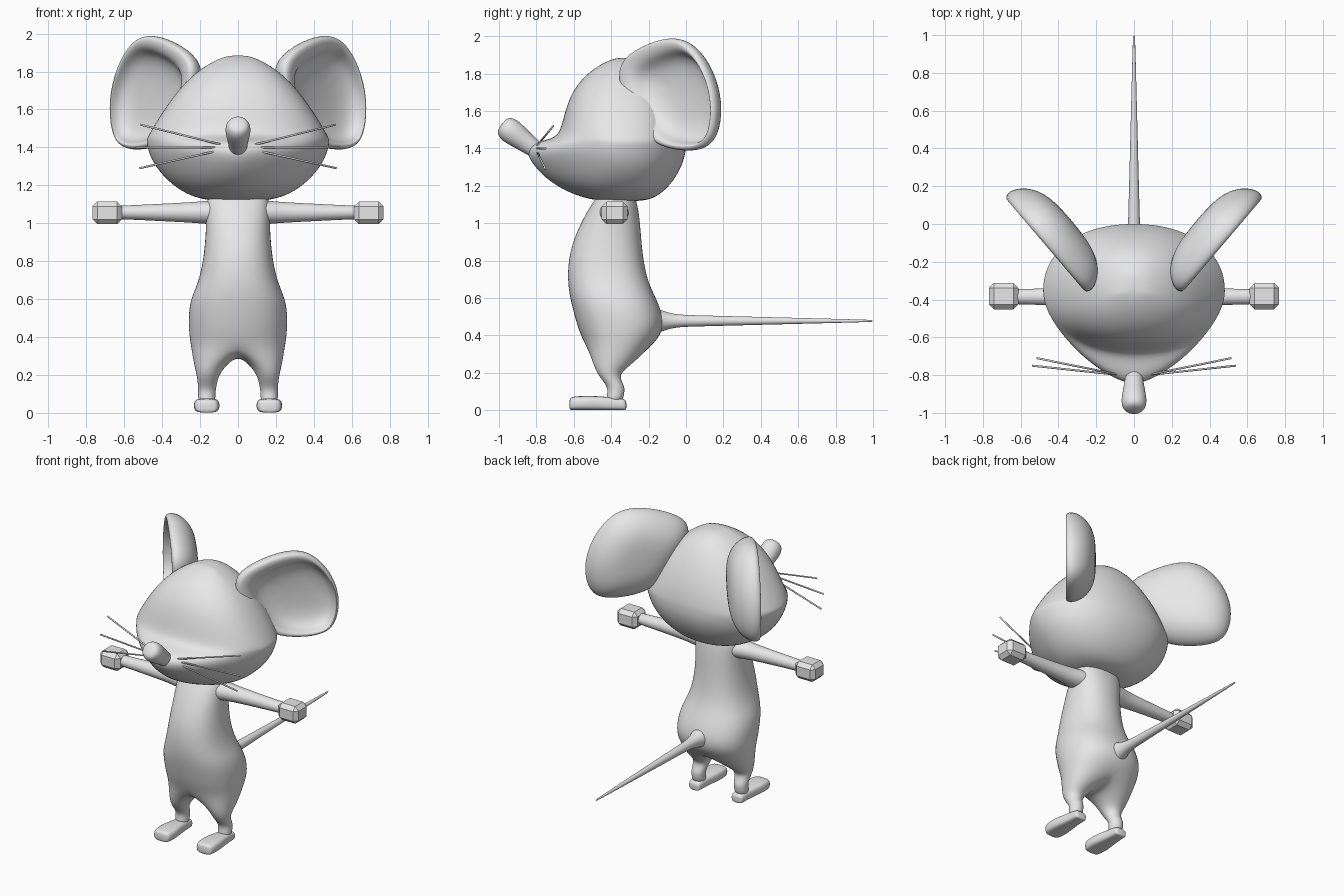
import bpy, bmesh
from math import cos, sin, radians, copysign
from mathutils import Vector as V

cube = bpy.data.objects.get("Cube")
if cube:
    bpy.data.objects.remove(cube)

grey = bpy.data.materials.new("soft_grey")
grey.use_nodes = True
grey.diffuse_color = (0.8, 0.8, 0.8, 1)
grey.node_tree.nodes["Principled BSDF"].inputs["Base Color"].default_value = (0.8, 0.8, 0.8, 1)

X, Y, Z = V((1, 0, 0)), V((0, 1, 0)), V((0, 0, 1))


def power(v, p):
    return copysign(abs(v) ** (2 / p), v)


def oval(center, a, b, n=12, p=2.0, grow=1.04):
    """Closed superellipse ring spanned by the vectors a and b."""
    return [V(center) + grow * (a * power(cos(radians(360 * i / n)), p)
                                + b * power(sin(radians(360 * i / n)), p)) for i in range(n)]


def skin(bm, rows, closed=True):
    """Bridge neighbouring rows of vertices with quads."""
    for r, s in zip(rows, rows[1:]):
        n = len(r)
        for i in range(n if closed else n - 1):
            j = (i + 1) % n
            bm.faces.new((r[i], r[j], s[j], s[i]))


def finish(name, bm, mirror=False, levels=2, smooth=True):
    bmesh.ops.recalc_face_normals(bm, faces=bm.faces)
    mesh = bpy.data.meshes.new(name)
    bm.to_mesh(mesh)
    bm.free()
    mesh.materials.append(grey)
    for f in mesh.polygons:
        f.use_smooth = smooth
    ob = bpy.data.objects.new(name, mesh)
    bpy.context.collection.objects.link(ob)
    if mirror:
        ob.modifiers.new("mirror", "MIRROR").merge_threshold = 0.0005
    if levels:
        ob.modifiers.new("round", "SUBSURF").levels = levels
        ob.modifiers["round"].render_levels = levels
    return ob


def loft(name, rings, mirror=False, levels=2):
    bm = bmesh.new()
    rows = [[bm.verts.new(c) for c in ring] for ring in rings]
    skin(bm, rows)
    bm.faces.new(rows[0])
    bm.faces.new(rows[-1])
    return finish(name, bm, mirror, levels)


# Head: stacked rings with a pointed muzzle (height, half width, front, back, front squareness)
def head_ring(z, w, front, back, p):
    mid, pts = min(-0.36, (front + back) / 2 + 0.06), []
    for i in range(24):
        c, s = cos(radians(15 * i)), sin(radians(15 * i))
        q, depth = (2.2, back - mid) if s > 0 else (p, mid - front)
        pts.append(V((1.01 * w * power(c, q), mid + 1.01 * depth * power(s, q), z)))
    return pts


loft("head", [head_ring(*r) for r in (
    (1.115, .15, -.46, -.22, 2), (1.15, .27, -.60, -.14, 1.9), (1.22, .37, -.73, -.07, 1.7),
    (1.31, .445, -.82, -.02, 1.5), (1.385, .475, -.86, 0, 1.5), (1.435, .485, -.81, 0, 1.6),
    (1.455, .475, -.69, 0, 2.1), (1.52, .44, -.665, -.01, 2.2), (1.62, .375, -.64, -.04, 2.3),
    (1.72, .30, -.60, -.09, 2.3), (1.81, .205, -.52, -.15, 2.2), (1.87, .10, -.42, -.23, 2),
    (1.885, .04, -.36, -.29, 2))])

# Body and legs: one half skin, mirrored (height, half width, front, back)
bm = bmesh.new()
rows = []
for z, w, front, back in (
        (1.15, .15, -.47, -.28), (1.11, .17, -.50, -.26), (1.0, .167, -.565, -.245),
        (.85, .176, -.625, -.235), (.7, .203, -.635, -.21), (.6, .252, -.62, -.16),
        (.5, .262, -.595, -.12), (.42, .258, -.57, -.125), (.35, .248, -.54, -.175)):
    row = []
    for k in range(9):
        t = radians(-90 + 22.5 * k)
        x = w * power(cos(t), 2.3) if 0 < k < 8 else 0
        row.append(bm.verts.new((1.02 * x, (front + back) / 2
                                 + 1.02 * (back - front) / 2 * power(sin(t), 2.3), z)))
    rows.append(row)
skin(bm, rows, closed=False)
crotch = [bm.verts.new((0, y, z)) for y, z in ((-.27, .31), (-.36, .30), (-.45, .31))]
legs = [rows[-1] + crotch]
# Leg rings (height, x, half width, y, half depth)
for z, x, rx, y, ry in (
        (.25, .148, .083, -.39, .107), (.19, .16, .055, -.42, .053),
        (.13, .163, .047, -.373, .047), (.09, .165, .045, -.375, .045),
        (.04, .165, .045, -.385, .045)):
    ring = []
    for k in range(12):
        t = radians(-120 + 30 * k)
        ring.append(bm.verts.new((x + 1.04 * rx * cos(t), y + 1.04 * ry * sin(t), z)))
    legs.append(ring)
skin(bm, legs)
bm.faces.new(legs[-1])
finish("body_and_legs", bm, mirror=True)

# Feet
loft("foot", [oval((.165, y, h / 2), X * w, Z * h / 2, p=3.5, grow=1) for y, w, h in (
    (-.625, .05, .065), (-.605, .066, .075), (-.53, .072, .079), (-.44, .055, .075),
    (-.36, .047, .065), (-.33, .045, .06), (-.318, .035, .05))], mirror=True)

# Arms
loft("arm", [oval((x, -.385, 1.057), Y * ry, Z * rz) for x, ry, rz in (
    (.08, .09, .065), (.16, .075, .062), (.24, .055, .054), (.42, .046, .045),
    (.6, .04, .036), (.66, .04, .036))], mirror=True)

# Hands: chamfered blocks
bm = bmesh.new()
bmesh.ops.create_cube(bm, size=1)
for v in bm.verts:
    v.co = V((.69 + v.co.x * .155, -.382 + v.co.y * .14, 1.055 + v.co.z * .12))
bmesh.ops.bevel(bm, geom=bm.edges[:], offset=.026, segments=1, affect="EDGES")
finish("hand", bm, mirror=True, levels=0, smooth=False)

# Tail
loft("tail", [oval((0, y, .478), X * r, Z * r) for y, r in (
    (-.2, .075), (-.14, .062), (-.10, .045), (-.04, .033), (.05, .03), (.4, .021),
    (.8, .011), (.97, .006), (1.0, .005))])

# Nose: upturned bulb
axis = V((0, -.80, .60)).normalized()
across = X.cross(axis)
root = V((0, -.78, 1.375))
loft("nose", [oval(root + axis * d, X * r, across * r) for d, r in (
    (-.03, .04), (.03, .046), (.12, .057), (.19, .069), (.235, .062), (.258, .038))])

# Whiskers: three thin rods on each side
for i, (start, tip) in enumerate((
        ((.07, -.80, 1.41), (.515, -.71, 1.52)),
        ((.07, -.80, 1.40), (.54, -.75, 1.40)),
        ((.07, -.80, 1.39), (.52, -.752, 1.29)))):
    a, b = V(start), V(tip)
    side = (b - a).cross(Z).normalized()
    up = side.cross(b - a).normalized()
    loft(f"whisker_{i + 1}", [oval(c, side * .005, up * .005, n=8) for c in (a, b)],
         mirror=True, levels=0)

# Ears: outline in (y, z) on a slanted plane, stepped from the rounded back into the dish
outline = ((-.33, 1.86), (-.2, 1.95), (-.05, 2.0), (.06, 1.97), (.155, 1.83), (.205, 1.65),
           (.19, 1.47), (.13, 1.39), (0, 1.385), (-.13, 1.42), (-.23, 1.53), (-.31, 1.7))
facing = V((.76, -.65, 0))


def ear_ring(scale, depth, shift=0):
    pts = []
    for y, z in outline:
        y = -.05 + (y + .05) * scale + shift
        z = 1.69 + (z - 1.69) * scale - shift * .6
        pts.append(V((.45 + (y + .01) * .85, y, z)) + facing * depth)
    return pts


loft("ear", [ear_ring(*r) for r in (
    (.3, -.11), (.65, -.09), (.9, -.035), (1.01, .03), (1.0, .07), (.93, .085),
    (.82, .07, .03), (.74, .0, .04), (.35, -.03, .04))], mirror=True)
